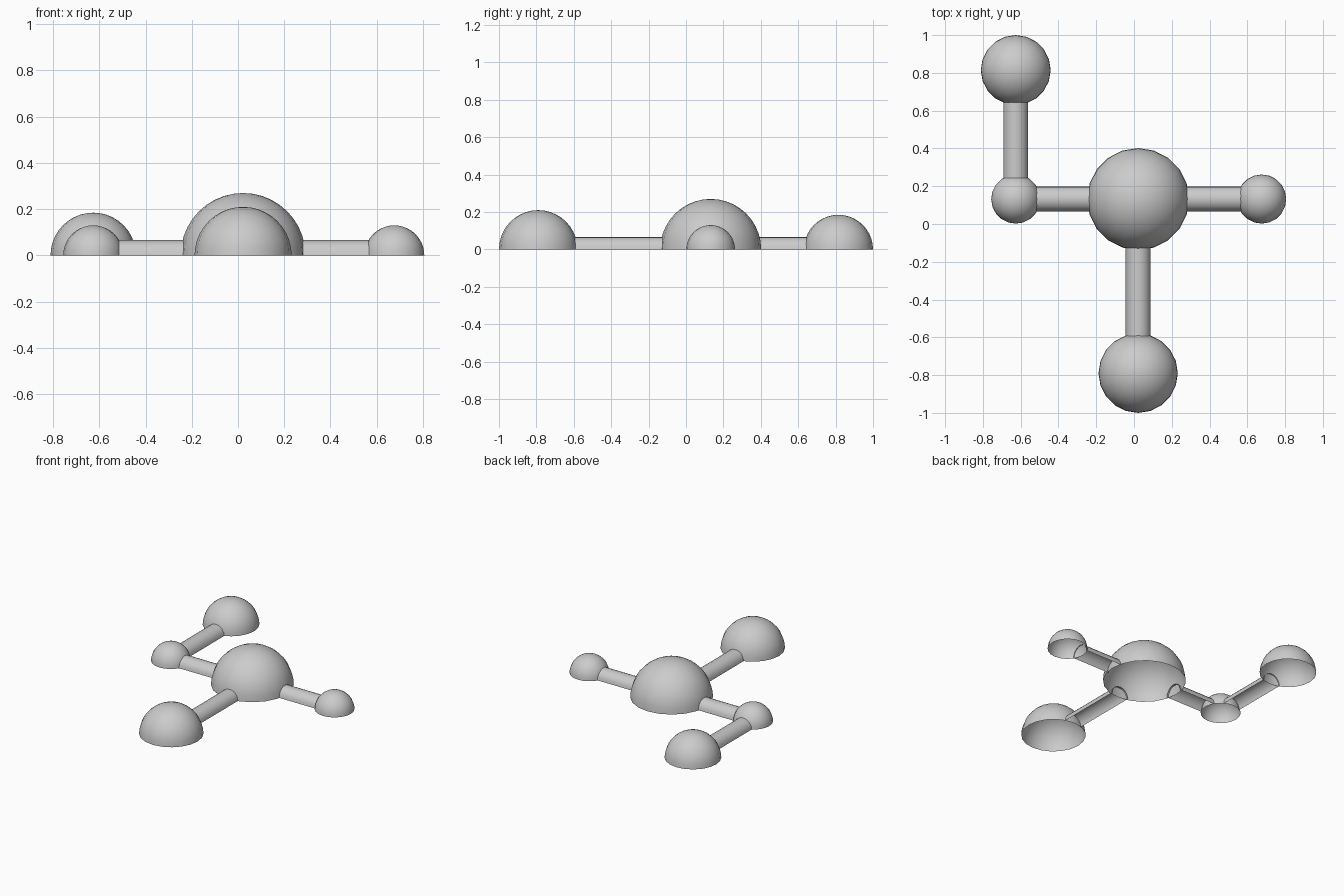
import bpy, bmesh
from math import sin, cos, pi

if "Cube" in bpy.data.objects:
    bpy.data.objects.remove(bpy.data.objects["Cube"])

SEG, RINGS = 20, 10      # dome sides and rings from rim to pole
TUBE_R, TUBE_SEG = 0.066, 10


def finish(name, bm):
    bmesh.ops.recalc_face_normals(bm, faces=bm.faces)
    mesh = bpy.data.meshes.new(name)
    bm.to_mesh(mesh)
    bm.free()
    mesh.shade_smooth()
    obj = bpy.data.objects.new(name, mesh)
    bpy.context.collection.objects.link(obj)


def dome(name, x, y, r):
    """Open-bottomed hemisphere shell standing on z = 0."""
    bm = bmesh.new()
    bmesh.ops.create_uvsphere(bm, u_segments=SEG, v_segments=RINGS * 2, radius=r)
    low = [v for v in bm.verts if v.co.z < -1e-4]
    bmesh.ops.delete(bm, geom=low, context='VERTS')
    bmesh.ops.translate(bm, verts=bm.verts, vec=(x, y, 0))
    finish(name, bm)


def half_tube(name, a, b):
    """Open half-round bar along x or y from a to b, without end caps."""
    bm = bmesh.new()
    along_x = abs(b[0] - a[0]) > abs(b[1] - a[1])
    rows = []
    for px, py in (a, b):
        row = []
        for i in range(TUBE_SEG + 1):
            t = pi * i / TUBE_SEG
            side, up = TUBE_R * cos(t), TUBE_R * sin(t)
            row.append(bm.verts.new((px, py + side, up) if along_x
                                    else (px + side, py, up)))
        rows.append(row)
    for i in range(TUBE_SEG):
        bm.faces.new((rows[0][i], rows[0][i + 1], rows[1][i + 1], rows[1][i]))
    bm.normal_update()
    # single strip: make it face outward (up)
    if sum(f.normal.z for f in bm.faces) < 0:
        bmesh.ops.reverse_faces(bm, faces=bm.faces)
    mesh = bpy.data.meshes.new(name)
    bm.to_mesh(mesh)
    bm.free()
    mesh.shade_smooth()
    bpy.context.collection.objects.link(bpy.data.objects.new(name, mesh))


# Domes
dome("centre_dome", 0.022, 0.132, 0.27)
dome("front_dome", 0.022, -0.79, 0.21)
dome("right_dome", 0.676, 0.132, 0.13)
dome("left_dome", -0.626, 0.132, 0.13)
dome("back_dome", -0.626, 0.815, 0.185)

# Connecting bars, ends tucked just inside the domes
half_tube("right_bar", (0.27, 0.132), (0.57, 0.132))
half_tube("left_bar", (-0.52, 0.132), (-0.225, 0.132))
half_tube("front_bar", (0.022, -0.60), (0.022, -0.115))
half_tube("back_bar", (-0.626, 0.235), (-0.626, 0.65))
